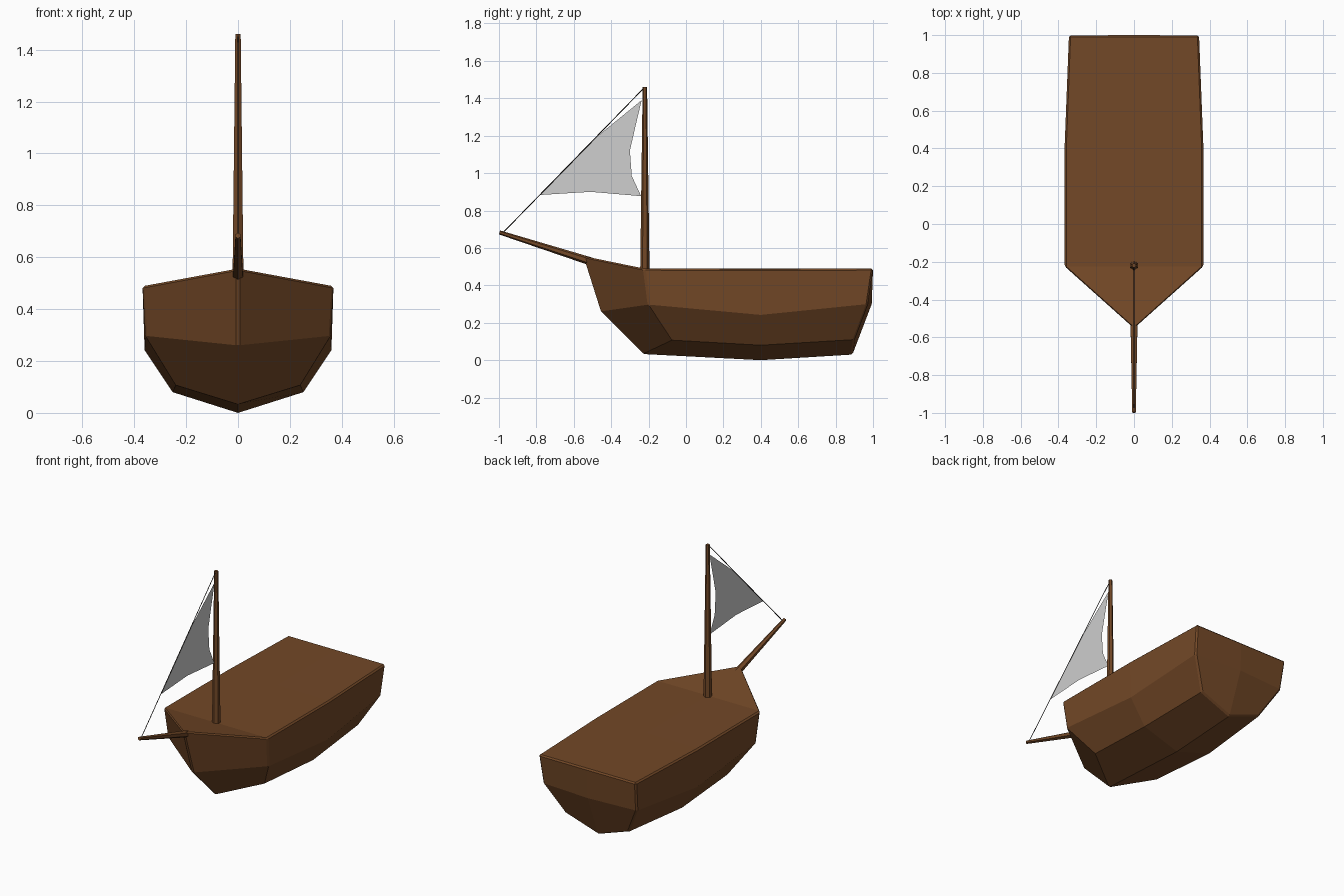
import bpy, bmesh, math
from mathutils import Vector

if "Cube" in bpy.data.objects:
    bpy.data.objects.remove(bpy.data.objects["Cube"])


def material(name, rgb):
    m = bpy.data.materials.new(name)
    m.diffuse_color = (*rgb, 1)
    m.use_nodes = True
    m.node_tree.nodes["Principled BSDF"].inputs["Base Color"].default_value = m.diffuse_color
    return m


wood = material("brown_wood", (0.171, 0.065, 0.020))
canvas = material("pale_canvas", (0.62, 0.62, 0.62))
cord = material("dark_cord", (0.02, 0.017, 0.015))


def finish(bm, name, mat):
    me = bpy.data.meshes.new(name)
    bm.to_mesh(me)
    bm.free()
    ob = bpy.data.objects.new(name, me)
    me.materials.append(mat)
    bpy.context.collection.objects.link(ob)
    return ob


def spar(name, a, b, r1, r2, mat, sides=6):
    """Tapered pole from a to b, with a corner in the yz plane."""
    a, b = Vector(a), Vector(b)
    d = (b - a).normalized()
    side = Vector((1, 0, 0))
    up = d.cross(side)
    bm = bmesh.new()
    rings = []
    for p, r in ((a, r1), (b, r2)):
        rings.append([bm.verts.new(p + r * (math.cos(t) * up + math.sin(t) * side))
                      for t in (2 * math.pi * i / sides for i in range(sides))])
    for i in range(sides):
        j = (i + 1) % sides
        bm.faces.new((rings[0][i], rings[0][j], rings[1][j], rings[1][i]))
    for ring in rings:
        bm.faces.new(ring)
    bmesh.ops.recalc_face_normals(bm, faces=bm.faces)
    return finish(bm, name, mat)


# Hull half: stem line, then three stations (deck edge, chine, bilge, keel)
bm = bmesh.new()
V = lambda *p: bm.verts.new(p)
stem = [V(0, -0.555, 0.558), V(0, -0.46, 0.26), V(0, -0.232, 0.033)]
front = [V(0.368, -0.225, 0.49), V(0.357, -0.20, 0.297), V(0.24, -0.075, 0.107), stem[2]]
middle = [V(0.368, 0.4, 0.488), V(0.36, 0.4, 0.242), V(0.252, 0.4, 0.08), V(0, 0.4, 0.0)]
stern = [V(0.345, 1.0, 0.49), V(0.333, 0.972, 0.30), V(0.225, 0.90, 0.11), V(0, 0.89, 0.03)]
for i in range(2):
    bm.faces.new((stem[i], stem[i + 1], front[i + 1], front[i]))
for s, t in ((front, middle), (middle, stern)):
    for i in range(3):
        bm.faces.new((s[i], s[i + 1], t[i + 1], t[i]))
# Deck and transom along the centre line
deck = [V(0, s[0].co.y, 0.49) for s in (front, middle, stern)]
bm.faces.new((stem[0], front[0], deck[0]))
bm.faces.new((deck[0], front[0], middle[0], deck[1]))
bm.faces.new((deck[1], middle[0], stern[0], deck[2]))
mid_transom = V(0, 0.993, 0.30)
bm.faces.new((deck[2], stern[0], stern[1], mid_transom))
bm.faces.new((mid_transom, stern[1], stern[2], stern[3]))
bmesh.ops.mirror(bm, geom=bm.verts[:] + bm.edges[:] + bm.faces[:], axis='X', merge_dist=0.0005)
bmesh.ops.remove_doubles(bm, verts=bm.verts, dist=0.0005)
bmesh.ops.recalc_face_normals(bm, faces=bm.faces)
hull = finish(bm, "hull", wood)
bev = hull.modifiers.new("edge_bevel", 'BEVEL')
bev.width = 0.009
bev.segments = 1
bev.limit_method = 'ANGLE'
bev.angle_limit = math.radians(50)

# Mast, bowsprit and forestay
spar("mast", (0, -0.22, 0.47), (0, -0.22, 1.46), 0.025, 0.012, wood)
spar("bowsprit", (0, -0.50, 0.525), (0, -0.997, 0.683), 0.022, 0.011, wood)
spar("forestay", (0, -0.225, 1.455), (0, -0.98, 0.68), 0.0025, 0.0025, cord, 4)

# Jib sail: a single sheet with hollowed edges
bm = bmesh.new()
outline = [(-0.237, 1.39), (-0.268, 1.26), (-0.30, 1.12), (-0.29, 0.985),
           (-0.24, 0.877), (-0.51, 0.90), (-0.785, 0.883), (-0.48, 1.192)]
pts = [bm.verts.new((0, y, z)) for y, z in outline]
for idx in ((0, 1, 7), (1, 2, 7), (2, 5, 6, 7), (2, 3, 5), (3, 4, 5)):
    bm.faces.new([pts[i] for i in idx])
bmesh.ops.recalc_face_normals(bm, faces=bm.faces)
if sum(f.normal.x for f in bm.faces) < 0:
    bmesh.ops.reverse_faces(bm, faces=bm.faces)
finish(bm, "jib_sail", canvas)
